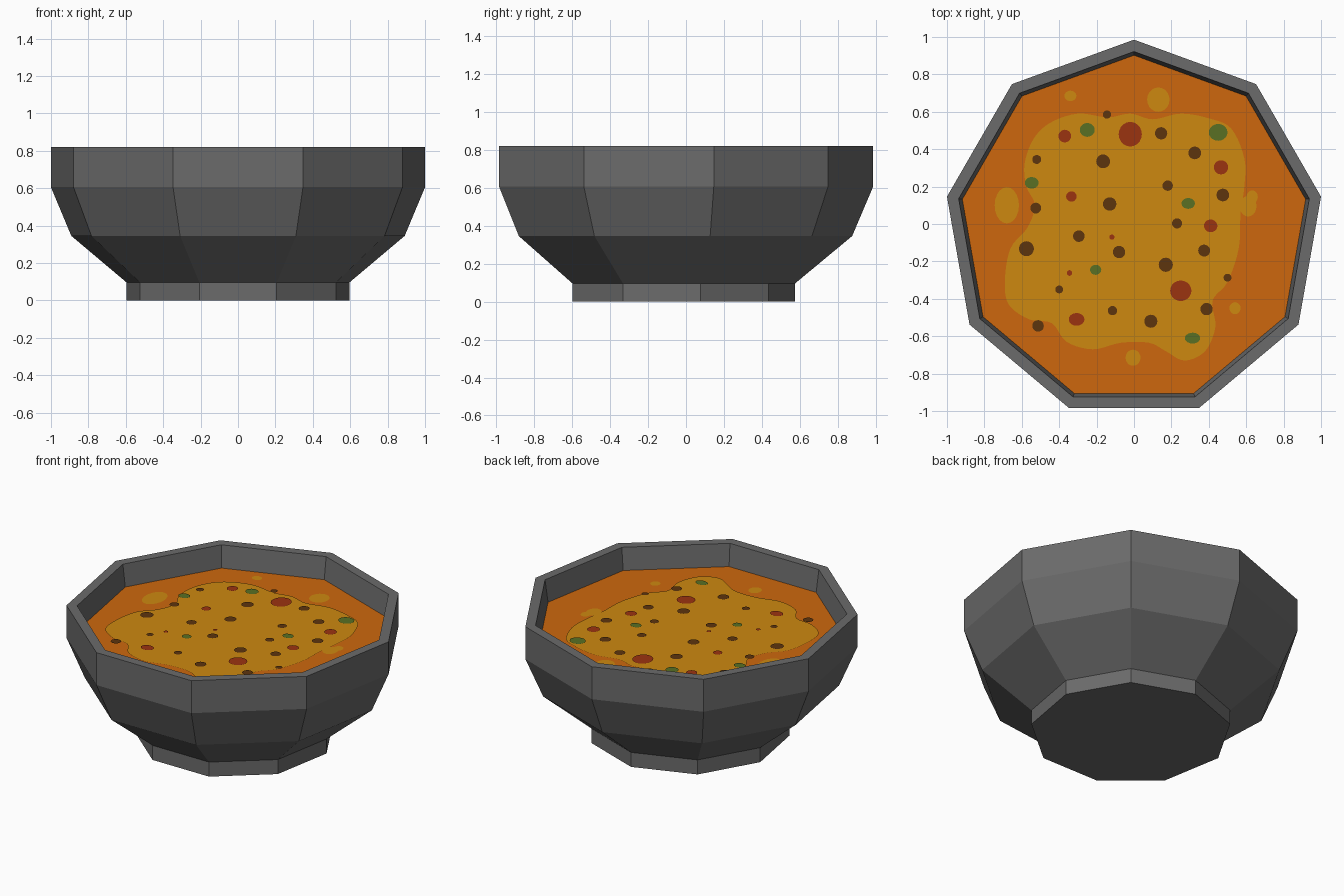
import bpy, math
from mathutils import Vector

CY = -0.03          # nine-sided rings sit slightly back so the bounds are centred
SOUP_Z = 0.675


def material(name, rgb):
    m = bpy.data.materials.new(name)
    m.diffuse_color = (*rgb, 1)
    return m


GREY = material("dark_grey", (0.147, 0.147, 0.147))
ORANGE = material("orange_broth", (0.61, 0.137, 0.004))
YELLOW = material("mustard_sauce", (0.61, 0.25, 0.005))
BROWN = material("brown_spice", (0.11, 0.035, 0.004))
RED = material("red_pepper", (0.33, 0.033, 0.005))
GREEN = material("green_herb", (0.10, 0.16, 0.017))


def make(name, verts, faces, mat):
    me = bpy.data.meshes.new(name)
    me.from_pydata(verts, [], faces)
    me.materials.append(mat)
    ob = bpy.data.objects.new(name, me)
    bpy.context.collection.objects.link(ob)
    return ob


def ring(r, z, n=9):
    # first vertex points to +y
    return [(-r * math.sin(math.tau * i / n), CY + r * math.cos(math.tau * i / n), z)
            for i in range(n)]


def lathe(name, profile, mat, n=9):
    verts = [v for r, z in profile for v in ring(r, z, n)]
    faces = [(k * n + i, k * n + (i + 1) % n, (k + 1) * n + (i + 1) % n, (k + 1) * n + i)
             for k in range(len(profile) - 1) for i in range(n)]
    faces.append(tuple(reversed(range(n))))
    faces.append(tuple(range((len(profile) - 1) * n, len(profile) * n)))
    return make(name, verts, faces, mat)


def spots(name, items, z, mat, n=20):
    # flat ellipses: x, y, x radius, y radius
    verts, faces = [], []
    for x, y, rx, ry in items:
        faces.append(tuple(range(len(verts), len(verts) + n)))
        verts += [(x + rx * math.cos(math.tau * i / n), y + ry * math.sin(math.tau * i / n), z)
                  for i in range(n)]
    return make(name, verts, faces, mat)


def smooth_loop(pts, steps=5):
    # closed Catmull-Rom outline
    out, n = [], len(pts)
    p = [Vector(q) for q in pts]
    for i in range(n):
        a, b, c, d = p[i - 1], p[i], p[(i + 1) % n], p[(i + 2) % n]
        for s in range(steps):
            t = s / steps
            out.append(0.5 * (2 * b + (c - a) * t + (2 * a - 5 * b + 4 * c - d) * t * t
                              + (3 * b - a - 3 * c + d) * t ** 3))
    return out


# Bowl: foot, flared body, rim and inner wall
lathe("bowl", [(0.605, 0), (0.605, 0.096), (0.905, 0.345), (1.0154, 0.605), (1.0154, 0.82),
               (0.952, 0.82), (0.93, 0.66), (0.84, 0.38), (0.55, 0.16)], GREY)

# Broth surface
make("broth", ring(0.932, SOUP_Z), [tuple(range(9))], ORANGE)

# Large sauce patch, outlined anticlockwise
outline = [(-0.45, 0.54), (-0.54, 0.45), (-0.585, 0.32), (-0.575, 0.2), (-0.53, 0.1),
           (-0.57, -0.02), (-0.66, -0.13), (-0.69, -0.3), (-0.67, -0.43), (-0.56, -0.51),
           (-0.44, -0.53), (-0.36, -0.63), (-0.22, -0.67), (-0.07, -0.635), (0.08, -0.635),
           (0.17, -0.68), (0.27, -0.73), (0.38, -0.68), (0.435, -0.55), (0.42, -0.41),
           (0.5, -0.31), (0.56, -0.13), (0.57, 0.06), (0.59, 0.2), (0.59, 0.35),
           (0.52, 0.51), (0.4, 0.565), (0.25, 0.59), (0.1, 0.56), (-0.02, 0.59),
           (-0.14, 0.57), (-0.3, 0.59)]
loop = smooth_loop(outline)
make("sauce_patch", [(v.x, v.y, SOUP_Z + 0.004) for v in loop],
     [tuple(range(len(loop)))], YELLOW)

# Small sauce drops around the patch
spots("sauce_drops", [(-0.34, 0.685, 0.032, 0.028), (0.13, 0.665, 0.06, 0.065),
                      (-0.68, 0.1, 0.065, 0.097), (0.54, -0.45, 0.03, 0.032),
                      (-0.005, -0.715, 0.04, 0.043), (0.61, 0.095, 0.045, 0.055),
                      (0.632, 0.145, 0.03, 0.035)], SOUP_Z + 0.003, YELLOW)

# Brown spice flecks: x, y, radius
brown = [(-0.145, 0.585, 0.022), (0.145, 0.485, 0.033), (-0.52, 0.345, 0.024),
         (-0.165, 0.335, 0.037), (0.325, 0.38, 0.034), (0.18, 0.205, 0.028),
         (0.475, 0.155, 0.034), (-0.525, 0.085, 0.029), (-0.13, 0.107, 0.036),
         (0.23, 0.003, 0.027), (-0.295, -0.065, 0.031), (-0.575, -0.132, 0.04),
         (-0.08, -0.15, 0.033), (0.375, -0.142, 0.032), (0.17, -0.218, 0.038),
         (0.5, -0.287, 0.021), (-0.4, -0.35, 0.021), (-0.115, -0.463, 0.025),
         (0.388, -0.455, 0.033), (-0.513, -0.545, 0.031), (0.09, -0.52, 0.035)]
spots("spice_flecks", [(x, y, r, r) for x, y, r in brown], SOUP_Z + 0.008, BROWN)

# Red pepper pieces
red = [(-0.02, 0.48, 0.062, 0.066), (-0.37, 0.47, 0.034, 0.034), (0.465, 0.303, 0.038, 0.038),
       (-0.335, 0.147, 0.028, 0.028), (0.41, -0.01, 0.036, 0.034), (-0.118, -0.07, 0.014, 0.014),
       (-0.345, -0.262, 0.014, 0.015), (0.25, -0.357, 0.057, 0.055),
       (-0.307, -0.51, 0.042, 0.034)]
spots("pepper_pieces", red, SOUP_Z + 0.008, RED)

# Green herb pieces
green = [(-0.25, 0.503, 0.04, 0.037), (0.45, 0.49, 0.05, 0.045), (-0.547, 0.22, 0.037, 0.031),
         (0.29, 0.11, 0.036, 0.029), (-0.205, -0.245, 0.03, 0.027), (0.313, -0.61, 0.041, 0.029)]
spots("herb_pieces", green, SOUP_Z + 0.008, GREEN)
